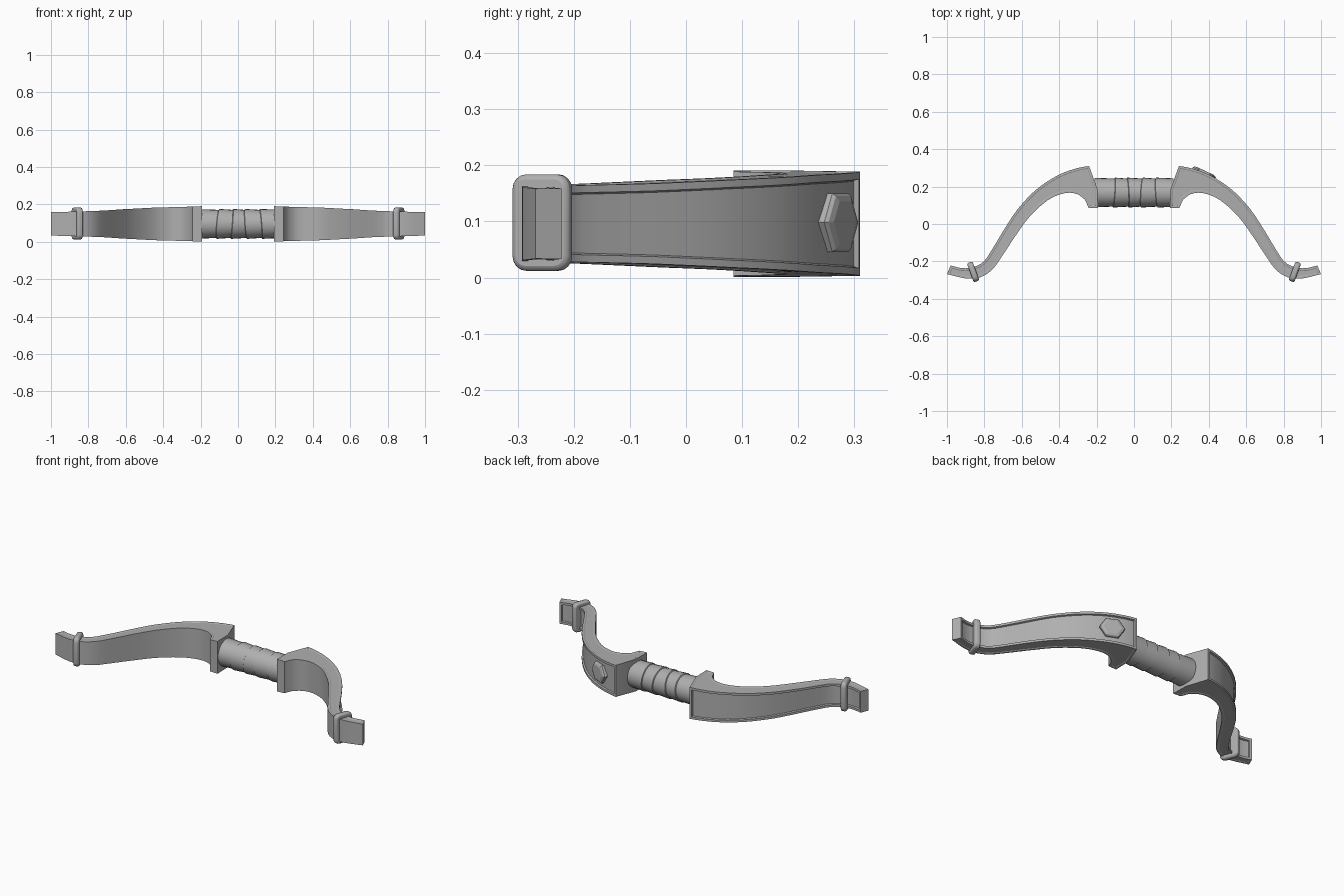
import bpy, bmesh, math
from mathutils import Vector, Matrix

if "Cube" in bpy.data.objects:
    bpy.data.objects.remove(bpy.data.objects["Cube"])

CZ = 0.096  # mid height of the bow lying flat

metal = bpy.data.materials.new("plain grey")
metal.diffuse_color = (0.43, 0.43, 0.43, 1)
metal.use_nodes = True
metal.node_tree.nodes["Principled BSDF"].inputs["Base Color"].default_value = metal.diffuse_color


def finish(name, bm, mirror=False, angle=30, bevel=0):
    bmesh.ops.recalc_face_normals(bm, faces=bm.faces)
    me = bpy.data.meshes.new(name)
    bm.to_mesh(me)
    bm.free()
    ob = bpy.data.objects.new(name, me)
    bpy.context.collection.objects.link(ob)
    me.materials.append(metal)
    bpy.context.view_layer.objects.active = ob
    ob.select_set(True)
    bpy.ops.object.shade_smooth_by_angle(angle=math.radians(angle))
    ob.select_set(False)
    if bevel:
        b = ob.modifiers.new("bevel", 'BEVEL')
        b.width, b.segments = bevel, 2
    if mirror:
        m = ob.modifiers.new("mirror", 'MIRROR')
        m.use_mirror_merge = False
    return ob


def skin(bm, loops):
    """Quads between neighbouring loops, plus end caps."""
    n = len(loops[0])
    for a, b in zip(loops, loops[1:]):
        for k in range(n):
            j = (k + 1) % n
            bm.faces.new((a[k], a[j], b[j], b[k]))
    bm.faces.new(loops[0])
    bm.faces.new(loops[-1])


def spline(pts, n):
    """Smooth curve through the points."""
    p = [Vector(q) for q in pts]
    p = [2 * p[0] - p[1]] + p + [2 * p[-1] - p[-2]]
    out = []
    for i in range(1, len(p) - 2):
        a, b, c, d = p[i - 1:i + 3]
        for k in range(n):
            t = k / n
            out.append(0.5 * (2 * b + (c - a) * t + (2 * a - 5 * b + 4 * c - d) * t * t
                              + (3 * b - a - 3 * c + d) * t ** 3))
    return out + [p[-2]]


def half_height(x):
    table = [(0.19, .095), (0.26, .092), (0.45, .087), (0.62, .078), (0.72, .071), (0.8, .068), (1.01, .062)]
    for (x0, h0), (x1, h1) in zip(table, table[1:]):
        if x <= x1:
            return h0 + (h1 - h0) * (x - x0) / (x1 - x0)
    return table[-1][1]


# limbs: back edge and belly edge, from the riser block to the tip
back = [(.31, .297), (.37, .277), (.44, .242), (.53, .178), (.62, .082), (.69, -.022),
        (.752, -.125), (.803, -.20), (.86, -.231), (.92, -.236), (.98, -.222)]
belly = [(.262, .13), (.305, .16), (.37, .165), (.46, .128), (.56, .037), (.638, -.07),
         (.705, -.172), (.76, -.246), (.825, -.286), (.90, -.291), (1.0, -.268)]
outer = [Vector((.24, .31)), Vector((.275, .305))] + spline(back, 3)
inner = [Vector((.193, .085)), Vector((.242, .085))] + spline(belly, 3)
bm = bmesh.new()
rings = []
for i, (o, n) in enumerate(zip(outer, inner)):
    mid = Vector((.195, .185)) if i == 0 else (o + n) / 2
    ring = []
    for s, row in ((1, (o, mid, n)), (-1, (n, mid, o))):
        ring += [bm.verts.new((p.x, p.y, CZ + s * half_height(p.x))) for p in row]
    rings.append(ring)
sides = {k: [] for k in range(6)}
for a, b in zip(rings, rings[1:]):
    for k in range(6):
        j = (k + 1) % 6
        sides[k].append(bm.faces.new((a[k], a[j], b[j], b[k])))
for r in (rings[0], rings[-1]):
    bm.faces.new((r[0], r[1], r[4], r[5]))
    bm.faces.new((r[1], r[2], r[3], r[4]))
bmesh.ops.recalc_face_normals(bm, faces=bm.faces)
# flat rim, then a steep step down to the sunken panel
for faces, rim, step, depth in ((sides[5], .013, .003, -.009),
                                (sides[0] + sides[1], .011, .003, -.002),
                                (sides[3] + sides[4], .011, .003, -.002)):
    for width, d in ((rim, 0), (step, depth)):
        bmesh.ops.inset_region(bm, faces=faces, thickness=width, depth=d,
                               use_boundary=True, use_even_offset=True)
finish("limbs", bm, mirror=True)

# collars around the limb ends
bm = bmesh.new()
bmesh.ops.create_cube(bm, size=1)
bmesh.ops.scale(bm, vec=(.032, .108, .172), verts=bm.verts)
long_edges = [e for e in bm.edges if abs(e.verts[0].co.x - e.verts[1].co.x) > .01]
bmesh.ops.bevel(bm, geom=long_edges, offset=.026, segments=4, profile=.5, affect='EDGES')
rot = Matrix.Rotation(math.radians(-20), 4, 'Z')
bmesh.ops.transform(bm, matrix=Matrix.Translation((.860, -.256, CZ + .002)) @ rot, verts=bm.verts)
finish("limb_collars", bm, mirror=True, bevel=.009)

# wrapped grip: one tube with slanted steps where each wrap overlaps the next
GY = 0.168
seams = [(-.21, 0, 0), (-.11, .07, .09), (-.035, -.05, .08), (.04, .06, -.07), (.12, -.06, -.08), (.21, 0, 0)]
bm = bmesh.new()
loops = []
for i, (x, lean_y, lean_z) in enumerate(seams):
    radii = [.079] if i == 0 else [.076] if i == len(seams) - 1 else [.075, .080]
    for n, r in enumerate(radii):
        loop = []
        for k in range(24):
            a = k * math.tau / 24
            dy, dz = r * math.cos(a), r * math.sin(a)
            loop.append(bm.verts.new((x + .003 * n + lean_y * dy + lean_z * dz, GY + dy, CZ + dz)))
        loops.append(loop)
skin(bm, loops)
finish("wrapped_grip", bm)

# six-sided stud on the back of one limb
bm = bmesh.new()
levels = [(1.0, -.015), (1.0, .010), (.92, .016), (.72, .020)]
loops = []
for scale, h in levels:
    loops.append([bm.verts.new((.068 * scale * math.cos(k * math.pi / 3),
                                .060 * scale * math.sin(k * math.pi / 3), h)) for k in range(6)])
skin(bm, loops)
normal = Vector((.42, .90, 0)).normalized()
along = Vector((normal.y, -normal.x, 0))
up = Vector((0, 0, 1))
m = Matrix((along, up, normal)).transposed().to_4x4()
m.translation = Vector((.372, .266, CZ + .002))
bmesh.ops.transform(bm, matrix=m, verts=bm.verts)
finish("limb_stud", bm, angle=15)
